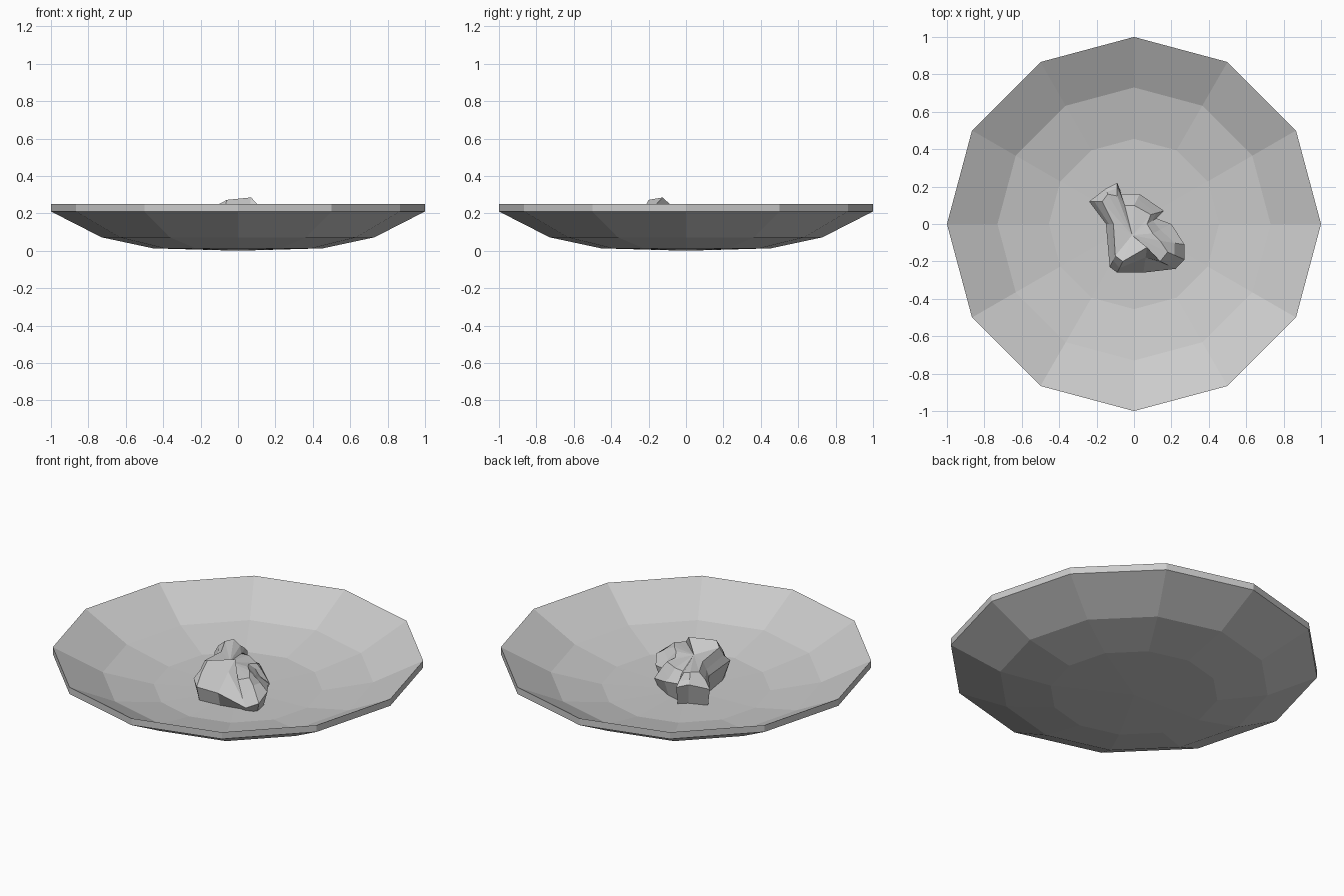
import bpy, bmesh, math
from mathutils import Vector

if "Cube" in bpy.data.objects:
    bpy.data.objects.remove(bpy.data.objects["Cube"])


def finish(bm, name):
    bmesh.ops.recalc_face_normals(bm, faces=bm.faces[:])
    mesh = bpy.data.meshes.new(name)
    bm.to_mesh(mesh)
    bm.free()
    obj = bpy.data.objects.new(name, mesh)
    bpy.context.collection.objects.link(obj)
    return obj


def loft(bm, rings, start, end):
    """Skin closed rings and close both ends with a fan to a point."""
    loops = [[bm.verts.new(p) for p in ring] for ring in rings]
    n = len(loops[0])
    for a, b in zip(loops, loops[1:]):
        for i in range(n):
            j = (i + 1) % n
            bm.faces.new((a[i], a[j], b[j], b[i]))
    for loop, tip in ((loops[0], start), (loops[-1], end)):
        v = bm.verts.new(tip)
        for i in range(n):
            bm.faces.new((loop[i], loop[(i + 1) % n], v))


# Shallow twelve-sided dish: outside going up, then inside going down
SIDES = 12
THICK = 0.04
outer = [(0.455, 0.013), (0.73, 0.072), (1.0, 0.21)]
profile = outer + [(r, z + THICK) for r, z in reversed(outer)]
rings = [[(r * math.cos(math.tau * i / SIDES), r * math.sin(math.tau * i / SIDES), z)
          for i in range(SIDES)] for r, z in profile]
bm = bmesh.new()
loft(bm, rings, (0, 0, 0), (0, 0, THICK))
finish(bm, "dish")

# Craggy lump: widest outline and the shoulder ring above it
outline = [(-.24, .12, .15), (-.15, .19, .18), (-.09, .22, .16), (-.07, .16, .15),
           (.03, .16, .14), (.16, .07, .09), (.12, .03, .14), (.20, 0, .13),
           (.27, -.11, .14), (.27, -.19, .10), (.22, -.24, .08), (.05, -.26, .13),
           (-.09, -.26, .13), (-.13, -.23, .16), (-.15, 0, .16)]
shoulder = [(-.17, .12, .235), (-.14, .16, .24), (-.09, .15, .22), (-.05, .10, .20),
            (.0, .10, .205), (.09, .05, .20), (.07, 0, .21), (.10, -.05, .22),
            (.14, -.09, .22), (.18, -.15, .215), (.14, -.20, .21), (.07, -.125, .285),
            (-.06, -.20, .272), (-.10, -.17, .25), (-.11, 0, .235)]
# Base tucks in unevenly; a middle ring alternates in and out for facets
centre = Vector((0.02, -0.04, 0))
base, facets = [], []
for i, (o, s) in enumerate(zip(outline, shoulder)):
    k = (0.92, 0.8, 0.86)[i % 3]
    p = centre + (Vector(o) - centre) * k
    base.append((p.x, p.y, 0.035))
    m = Vector(o).lerp(Vector(s), (0.4, 0.6)[i % 2])
    m.z += (0.015, -0.015, 0.005)[i % 3]
    facets.append(m)
bm = bmesh.new()
loft(bm, [base, outline, facets, shoulder], (0.02, -0.04, 0.03), (-0.01, -0.06, 0.225))
finish(bm, "rock_lump")
